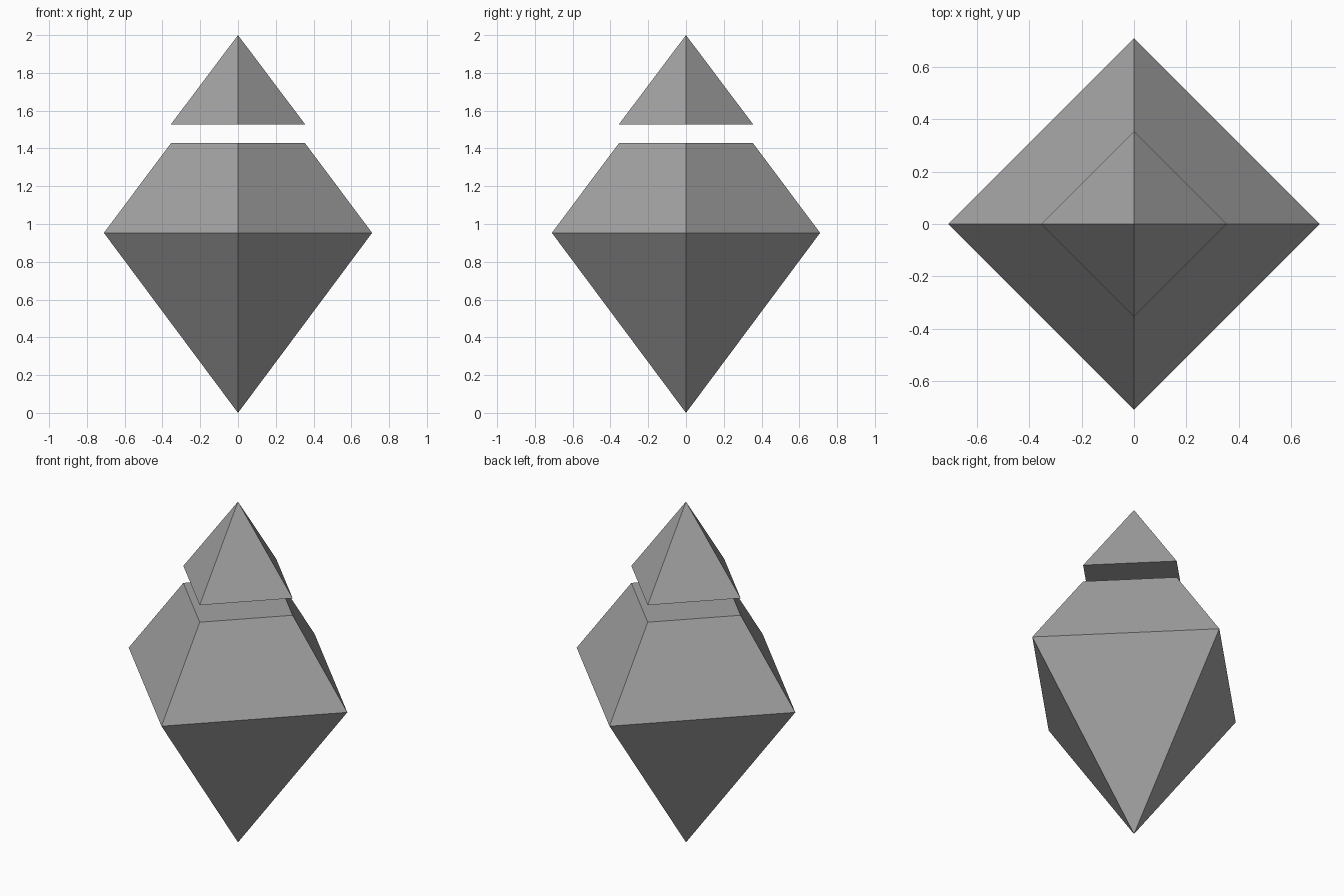
import bpy
import bmesh

cube = bpy.data.objects.get("Cube")
if cube:
    bpy.data.objects.remove(cube, do_unlink=True)

# Single grey material
GREY = (0.37, 0.37, 0.37, 1.0)
mat = bpy.data.materials.new("stone_grey")
mat.use_nodes = True
mat.diffuse_color = GREY
bsdf = next(n for n in mat.node_tree.nodes if n.type == 'BSDF_PRINCIPLED')
bsdf.inputs["Base Color"].default_value = GREY

CORNERS = [(1, 0), (0, 1), (-1, 0), (0, -1)]  # diamond plan


def diamond_solid(name, profile):
    """Closed four-sided solid from (radius, height) pairs, bottom to top."""
    bm = bmesh.new()
    rings = []
    for r, z in profile:
        if r == 0:
            rings.append([bm.verts.new((0, 0, z))] * 4)
        else:
            rings.append([bm.verts.new((r * x, r * y, z)) for x, y in CORNERS])
    for low, high in zip(rings, rings[1:]):
        for i in range(4):
            j = (i + 1) % 4
            loop = dict.fromkeys([low[i], low[j], high[j], high[i]])
            bm.faces.new(list(loop))
    for ring in (rings[0], rings[-1]):
        if len(set(ring)) == 4:
            bm.faces.new(ring)
    bmesh.ops.recalc_face_normals(bm, faces=bm.faces)
    mesh = bpy.data.meshes.new(name)
    bm.to_mesh(mesh)
    bm.free()
    mesh.materials.append(mat)
    obj = bpy.data.objects.new(name, mesh)
    bpy.context.collection.objects.link(obj)
    return obj


# Lower body: inverted pyramid with a truncated pyramid above it
diamond_solid("crystal_body", [(0, 0), (0.71, 0.953), (0.355, 1.428)])

# Floating tip above a narrow gap
diamond_solid("crystal_tip", [(0.355, 1.528), (0, 2)])
